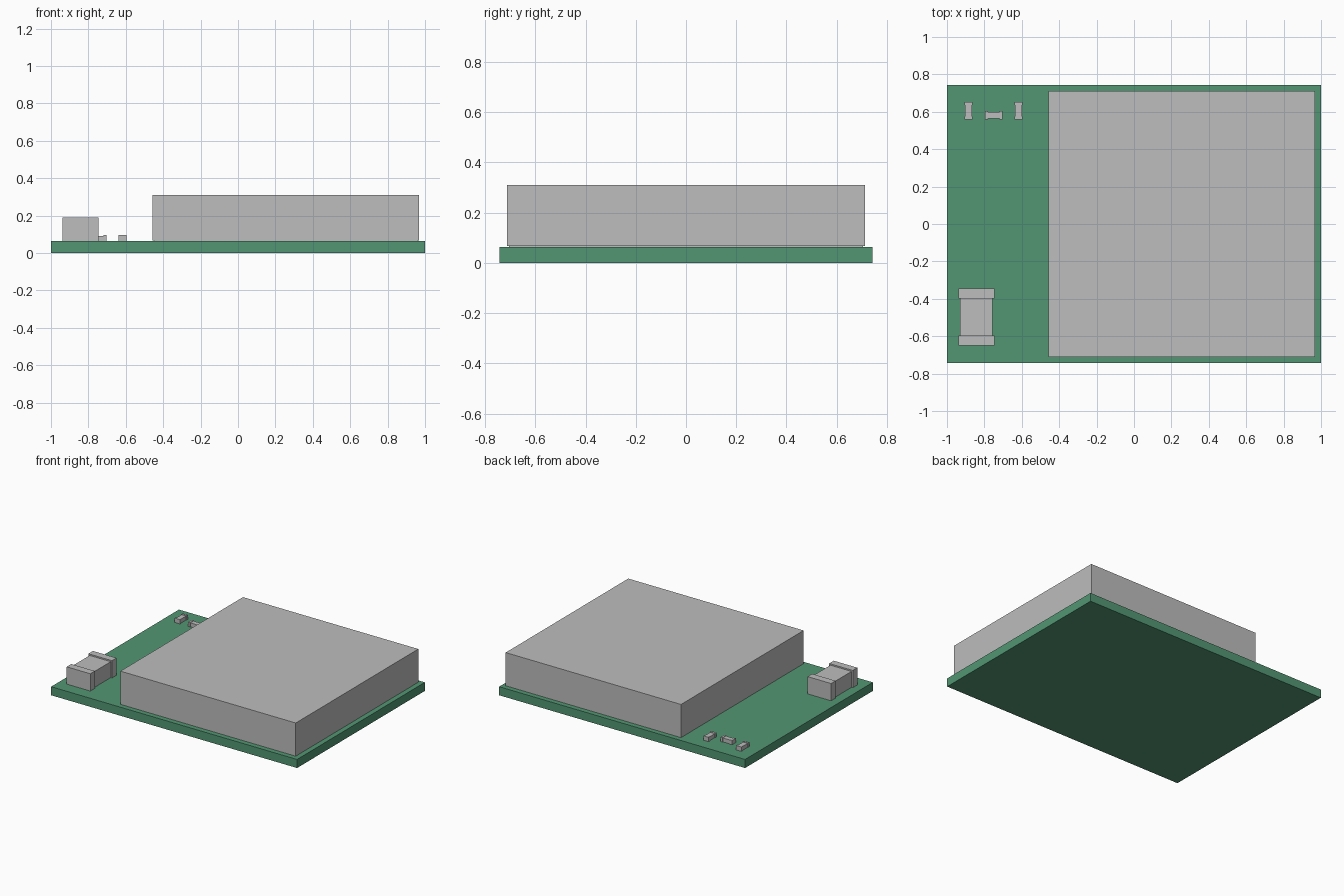
import bpy

if "Cube" in bpy.data.objects:
    bpy.data.objects.remove(bpy.data.objects["Cube"], do_unlink=True)


def material(name, rgb):
    m = bpy.data.materials.new(name)
    m.use_nodes = True
    m.diffuse_color = (*rgb, 1)
    m.node_tree.nodes["Principled BSDF"].inputs["Base Color"].default_value = (*rgb, 1)
    return m


green = material("board green", (0.084, 0.305, 0.171))
grey = material("component grey", (0.51, 0.51, 0.51))


def box(name, x, y, z, mat):
    """Box given by its (min, max) range on each axis."""
    bpy.ops.mesh.primitive_cube_add(size=1, location=[sum(r) / 2 for r in (x, y, z)])
    ob = bpy.context.object
    ob.name = name
    ob.scale = [r[1] - r[0] for r in (x, y, z)]
    bpy.ops.object.transform_apply(location=False, rotation=False, scale=True)
    ob.data.materials.append(mat)
    return ob


def chip(name, x, y, top, axis, cap, inset):
    """Surface-mount part: a slimmer body between two end terminals."""
    ends = (x, y)[axis]
    for side, r in (("start", (ends[0], ends[0] + cap)), ("end", (ends[1] - cap, ends[1]))):
        span = [x, y]
        span[axis] = r
        box(f"{name}_{side}_terminal", *span, (TOP, top), grey)
    span = [(r[0] + inset, r[1] - inset) for r in (x, y)]
    span[axis] = (ends[0] + cap, ends[1] - cap)
    box(name + "_body", *span, (TOP, top - inset), grey)


TOP = 0.063

# Circuit board
box("circuit_board", (-1, 1), (-0.742, 0.742), (0, TOP), green)

# Shield can on a slightly recessed foot
box("shield_foot", (-0.45, 0.96), (-0.705, 0.705), (TOP, 0.067), grey)
box("shield_can", (-0.458, 0.968), (-0.712, 0.712), (0.067, 0.311), grey)

# Large capacitor near the front corner
chip("large_capacitor", (-0.939, -0.747), (-0.649, -0.344), 0.19, 1, 0.053, 0.01)

# Three small chips near the back corner
chip("small_chip_right", (-0.907, -0.864), (0.56, 0.652), 0.095, 1, 0.016, 0.003)
chip("small_chip_middle", (-0.797, -0.704), (0.56, 0.603), 0.095, 0, 0.016, 0.003)
chip("small_chip_left", (-0.64, -0.597), (0.56, 0.652), 0.095, 1, 0.016, 0.003)
